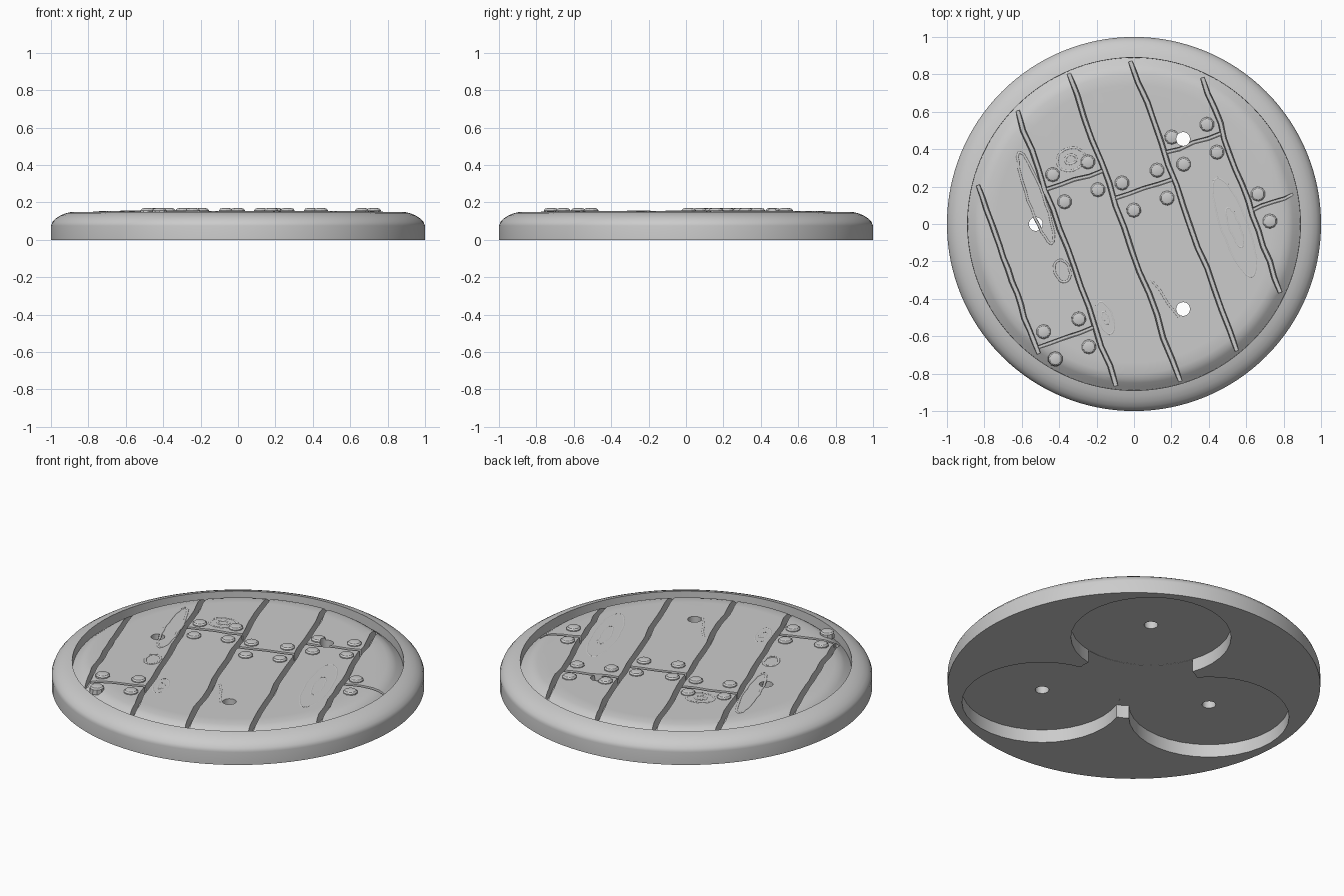
import bpy, bmesh, math, random
from mathutils import Vector

random.seed(4)
if "Cube" in bpy.data.objects:
    bpy.data.objects.remove(bpy.data.objects["Cube"])

TILT = math.radians(19.9)      # boards run diagonally
DECK = 0.153                   # height of the board surface

grey = bpy.data.materials.new("plain grey")
grey.use_nodes = True
grey.diffuse_color = (0.6, 0.6, 0.6, 1)
grey.node_tree.nodes["Principled BSDF"].inputs["Base Color"].default_value = (0.6, 0.6, 0.6, 1)


def finish(name, bm, tilt=0.0):
    bmesh.ops.recalc_face_normals(bm, faces=bm.faces)
    mesh = bpy.data.meshes.new(name)
    bm.to_mesh(mesh)
    bm.free()
    ob = bpy.data.objects.new(name, mesh)
    ob.rotation_euler.z = tilt
    mesh.materials.append(grey)
    bpy.context.collection.objects.link(ob)
    return ob


def lathe(bm, profile, steps, centre=(0, 0)):
    """Spin a profile of (radius, height) and cap both ends."""
    rings = []
    for r, z in profile:
        rings.append([bm.verts.new((centre[0] + r * math.cos(math.tau * i / steps),
                                    centre[1] + r * math.sin(math.tau * i / steps), z))
                      for i in range(steps)])
    for a, b in zip(rings, rings[1:]):
        for i in range(steps):
            j = (i + 1) % steps
            bm.faces.new((a[i], a[j], b[j], b[i]))
    bm.faces.new(rings[0])
    bm.faces.new(rings[-1])


def cylinder(name, x, y, r, z0, z1, steps):
    bm = bmesh.new()
    lathe(bm, [(r, z0), (r, z1)], steps, (x, y))
    return finish(name, bm)


def groove(name, start, end, half, floor, steps):
    """Tapered, slightly ragged channel cutter between two points."""
    bm = bmesh.new()
    a, b = Vector(start), Vector(end)
    side = (b - a).normalized().orthogonal()
    rows = []
    for i in range(steps + 1):
        mid = a.lerp(b, i / steps) + side * random.uniform(-0.006, 0.006)
        row = []
        for w, z in ((-0.6, floor), (0.6, floor), (1.3, 0.2), (-1.3, 0.2)):
            p = mid + side * w * half * random.uniform(0.9, 1.1)
            row.append(bm.verts.new((p.x, p.y, z)))
        rows.append(row)
    for p, q in zip(rows, rows[1:]):
        for i in range(4):
            j = (i + 1) % 4
            bm.faces.new((p[i], p[j], q[j], q[i]))
    bm.faces.new(rows[0])
    bm.faces.new(rows[-1])
    return finish(name, bm, TILT)


def carve(ob, cutters):
    bpy.context.view_layer.update()
    bpy.context.view_layer.objects.active = ob
    for c in cutters:
        mod = ob.modifiers.new("carve", 'BOOLEAN')
        mod.operation = 'DIFFERENCE'
        mod.solver = 'EXACT'
        mod.object = c
        bpy.ops.object.modifier_apply(modifier=mod.name)


def smooth(ob, degrees):
    bpy.ops.object.select_all(action='DESELECT')
    ob.select_set(True)
    bpy.context.view_layer.objects.active = ob
    bpy.ops.object.shade_smooth_by_angle(angle=math.radians(degrees))


# Round base: rounded rim, inner wall and domed deck
bm = bmesh.new()
lathe(bm, [(1, 0), (1, 0.075), (0.992, 0.095), (0.975, 0.114), (0.95, 0.13), (0.92, 0.142),
           (0.89, 0.149), (0.889, 0.095), (0.87, 0.11), (0.85, 0.126), (0.83, 0.139),
           (0.8, 0.148), (0.74, DECK)], 128)
base = finish("base", bm)

# Gaps between boards, and the board end joints
seams = [-0.718, -0.383, -0.055, 0.283, 0.613]
joints = [-0.445, 0.328, 0.16, 0.30, -0.143]
cutters = []
for u in seams:
    v = math.sqrt(0.878 ** 2 - (abs(u) + 0.018) ** 2)
    cutters.append(groove("seam_cutter", (u, -v), (u, v), 0.015, 0.1, 14))
for u0, u1, v in zip(seams, seams[1:] + [0.865], joints):
    cutters.append(groove("joint_cutter", (u0, v), (u1, v), 0.011, 0.115, 4))

# Underside pockets and the holes through them
spots = [(0.525 * math.cos(a), 0.525 * math.sin(a)) for a in (math.pi, math.pi / 3, -math.pi / 3)]
cutters += [cylinder("pocket_cutter", x, y, 0.43, -0.1, 0.077, 36) for x, y in spots]
cutters.append(cylinder("hub_cutter", 0, 0, 0.35, -0.1, 0.076, 36))
holes = [cylinder("hole_cutter", x, y, 0.037, -0.2, 0.4, 20) for x, y in spots]
carve(base, cutters + holes)
smooth(base, 28)
base.modifiers.new("even shading", 'WEIGHTED_NORMAL').keep_sharp = True

# Nail heads, two on each side of every joint
bm = bmesh.new()
for u0, u1, v in zip(seams, seams[1:] + [0.943], joints):
    mid = (u0 + u1) / 2
    for du, dv in ((-0.1, 0.068), (0.1, 0.068), (-0.09, -0.09), (0.1, -0.09)):
        if mid + du < 0.8:
            lathe(bm, [(0.041, 0.13), (0.039, 0.158), (0.032, 0.166), (0.022, 0.169)],
                  10, (mid + du, v + dv))
nails = finish("nail_heads", bm, TILT)
carve(nails, holes)
smooth(nails, 25)
for c in cutters + holes:
    bpy.data.objects.remove(c)


# Wood grain: thin raised lines lying on the boards
def grain(name, points, closed=False, lift=0.004):
    curve = bpy.data.curves.new(name, 'CURVE')
    curve.dimensions = '3D'
    curve.bevel_depth = 0.008
    curve.bevel_resolution = 1
    line = curve.splines.new('POLY')
    line.points.add(len(points) - 1)
    for p, (u, v) in zip(line.points, points):
        p.co = (u, v, DECK - 0.008 + lift, 1)
    line.use_cyclic_u = closed
    curve.materials.append(grey)
    ob = bpy.data.objects.new(name, curve)
    ob.rotation_euler.z = TILT
    bpy.context.collection.objects.link(ob)


def knot(name, u, v, ru, rv, lift=0.004, steps=32):
    ring = [(u + ru * math.cos(math.tau * i / steps) + random.uniform(-0.003, 0.003),
             v + rv * math.sin(math.tau * i / steps)) for i in range(steps)]
    grain(name, ring, True, lift)


knot("long_grain_loop", -0.447, 0.31, 0.042, 0.26)
knot("small_grain_loop", -0.446, -0.106, 0.04, 0.06)
for k in (0.4, 1.0):
    knot("upper_knot", -0.2, 0.44, 0.075 * k, 0.06 * k, 0.003)
    knot("lower_knot", -0.315, -0.42, 0.04 * k, 0.09 * k, 0.0015)
    knot("wide_knot", 0.5, -0.2, 0.07 * k, 0.28 * k, 0.0015)
grain("split", [(-0.017, -0.31), (0.01, -0.38), (0.025, -0.46), (0.056, -0.55)], lift=0.003)
